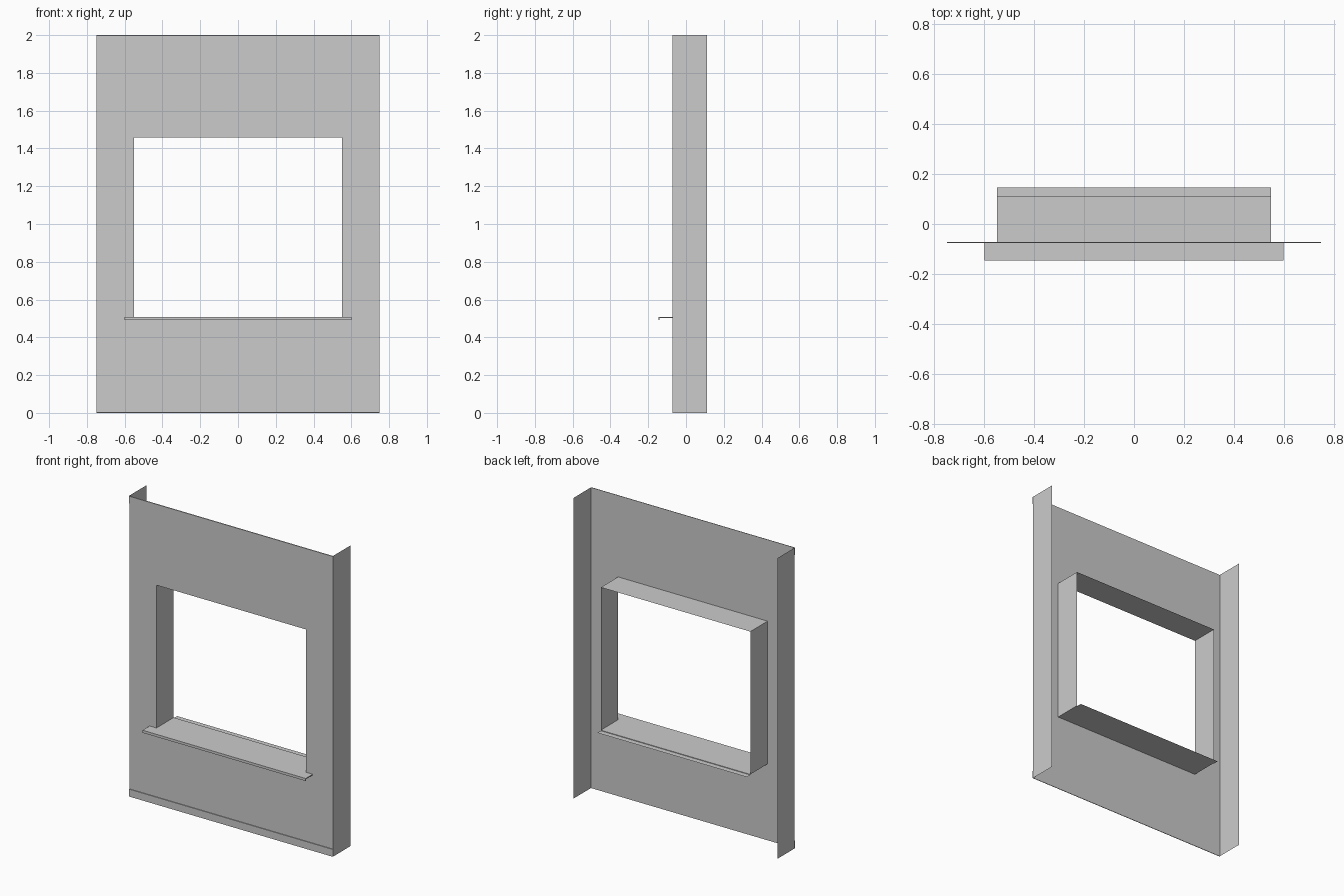
import bpy

if "Cube" in bpy.data.objects:
    bpy.data.objects.remove(bpy.data.objects["Cube"])

W, H = 0.75, 2.0            # panel half width, height
FRONT, BACK = -0.072, 0.11  # panel face and rear edge of flanges
HX, Z0, Z1 = 0.55, 0.508, 1.458  # window opening
BAND, STEP = 0.05, 0.005


def make(name, verts, faces):
    mesh = bpy.data.meshes.new(name)
    mesh.from_pydata(verts, [], faces)
    mesh.update()
    obj = bpy.data.objects.new(name, mesh)
    bpy.context.collection.objects.link(obj)
    return obj


def strip(name, profile, half, closed=False):
    """Sweep a (y, z) profile along x; closed profiles get end caps."""
    n = len(profile)
    verts = [(x, y, z) for x in (-half, half) for y, z in profile]
    faces = [(i, (i + 1) % n, (i + 1) % n + n, i + n)
             for i in range(n if closed else n - 1)]
    if closed:
        faces += [tuple(reversed(range(n))), tuple(range(n, 2 * n))]
    return make(name, verts, faces)


def side_sheet(name, x, z0, z1, flip):
    """Upright sheet running from the panel face to the rear."""
    f = (0, 1, 2, 3)
    return make(name, [(x, FRONT, z0), (x, BACK, z0), (x, BACK, z1), (x, FRONT, z1)],
                [f[::-1] if flip else f])


# Front panel: 3 x 3 grid with the middle cell left open
xs, zs = (-W, -HX, HX, W), (BAND, Z0, Z1, H - BAND)
make("wall_panel", [(x, FRONT, z) for z in zs for x in xs],
     [(r * 4 + c, r * 4 + c + 1, r * 4 + c + 5, r * 4 + c + 4)
      for r in range(3) for c in range(3) if (r, c) != (1, 1)])

# Slightly raised bands along the top and bottom
out = FRONT - STEP
strip("top_band", [(FRONT, H), (out, H - 0.001), (out, H - BAND), (FRONT, H - BAND)], W)
strip("bottom_band", [(FRONT, BAND), (out, BAND), (out, 0.001), (FRONT, 0)], W)
strip("top_band_back", [(FRONT, H - BAND), (FRONT, H)], W)
strip("bottom_band_back", [(FRONT, 0), (FRONT, BAND)], W)

# Side flanges and window jambs
for label, s in (("left", -1), ("right", 1)):
    side_sheet(label + "_flange", s * W, 0, H, s < 0)
    side_sheet(label + "_jamb", s * HX, Z0, Z1, s > 0)

# Window head
strip("window_head", [(FRONT, Z1), (BACK, Z1)], HX)

# Inner sill with a slightly dropped rear edge
strip("inner_sill", [(BACK + 0.036, Z0 - 0.004), (BACK, Z0 - 0.004),
                     (BACK, Z0), (FRONT, Z0)][::-1], HX)

# Projecting outer sill with drip lip
t = 0.006
strip("outer_sill", [(FRONT, Z0), (-0.146, Z0), (-0.146, Z0 - 0.017),
                     (-0.146 + t, Z0 - 0.017), (-0.146 + t, Z0 - t),
                     (FRONT, Z0 - t)], 0.6, closed=True)
